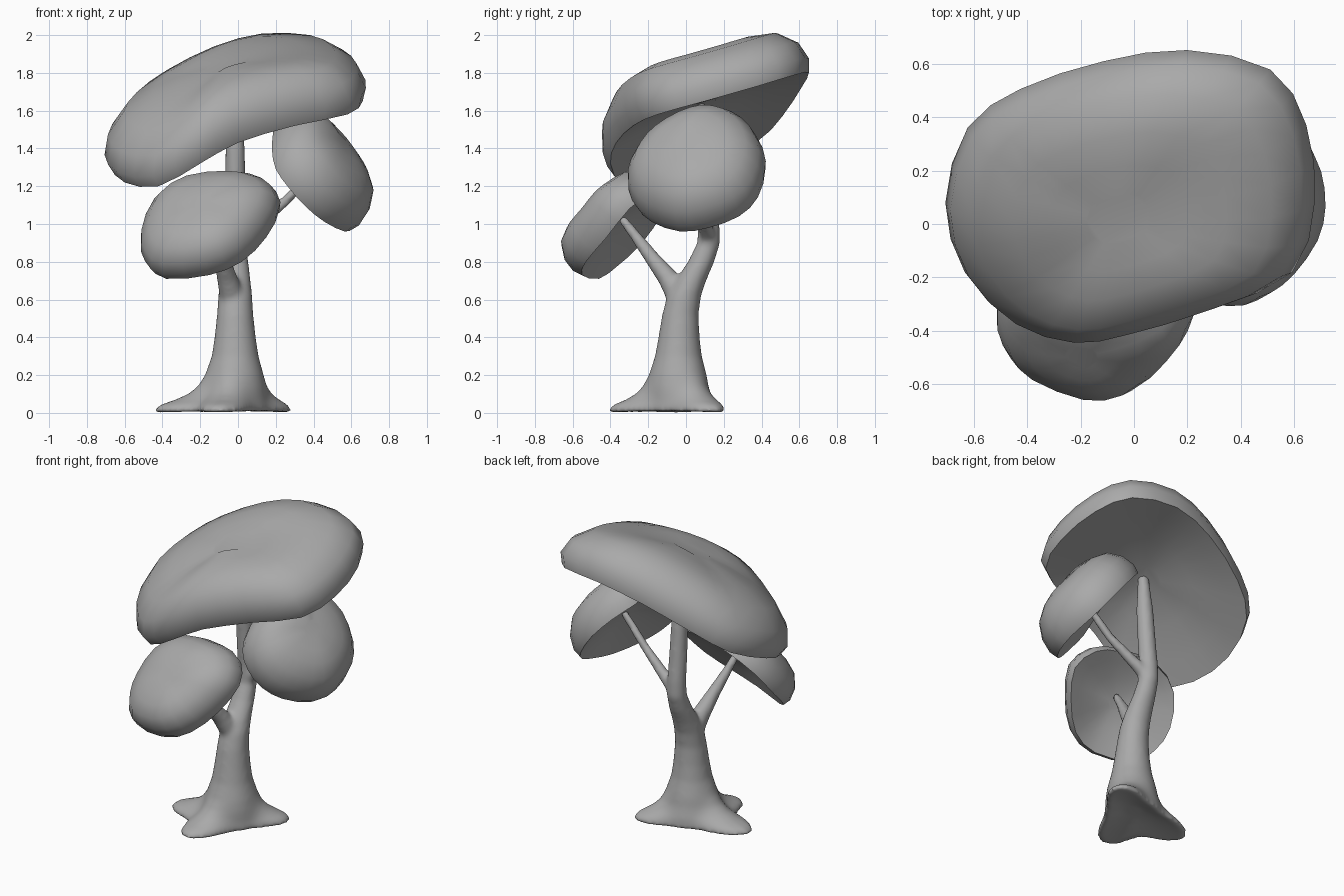
import bpy, bmesh, math
from mathutils import Vector

cube = bpy.data.objects.get("Cube")
if cube:
    bpy.data.objects.remove(cube, do_unlink=True)

GREY = (0.4, 0.4, 0.4, 1.0)
grey = bpy.data.materials.new("plain_grey")
grey.use_nodes = True
grey.diffuse_color = GREY
for node in grey.node_tree.nodes:
    if node.type == 'BSDF_PRINCIPLED':
        node.inputs["Base Color"].default_value = GREY


def loft(name, rings):
    """Skin a stack of rings, close both ends and shade it smooth."""
    bm = bmesh.new()
    loops = [[bm.verts.new(p) for p in ring] for ring in rings]
    for low, high in zip(loops, loops[1:]):
        for i in range(len(low)):
            bm.faces.new((low[i - 1], low[i], high[i], high[i - 1]))
    bm.faces.new(loops[0])
    bm.faces.new(loops[-1])
    bmesh.ops.recalc_face_normals(bm, faces=bm.faces)
    mesh = bpy.data.meshes.new(name)
    bm.to_mesh(mesh)
    bm.free()
    mesh.materials.append(grey)
    obj = bpy.data.objects.new(name, mesh)
    bpy.context.collection.objects.link(obj)
    bpy.ops.object.select_all(action='DESELECT')
    obj.select_set(True)
    bpy.context.view_layer.objects.active = obj
    bpy.ops.object.shade_smooth_by_angle(angle=math.radians(45))
    return obj


def angles(count):
    return [2 * math.pi * i / count for i in range(count)]


def rounded_loop(points):
    """Double a closed loop with points on a smooth curve through it."""
    loop = []
    for i, p in enumerate(points):
        before, after, beyond = points[i - 1], points[(i + 1) % len(points)], points[(i + 2) % len(points)]
        loop += [p, (p + after) * 0.5625 - (before + beyond) * 0.0625]
    return loop


# Foliage cap section: hollow underside, rim, then the dome (radius, height)
CAP = [(0.15, 0.32), (0.47, 0.25), (0.78, 0.11), (1, 0), (1.04, 0.2),
       (0.99, 0.5), (0.84, 0.78), (0.6, 0.93), (0.38, 0.99), (0.18, 1.01)]


def foliage(name, rise, rim):
    """Domed cap over a free rim, bulging along the rise direction."""
    rim = [Vector(p) for p in rim]
    middle = sum(rim, Vector()) / len(rim)
    rim, rise = rounded_loop(rim), Vector(rise)
    loft(name, [[middle + (p - middle) * r + rise * h for p in rim] for r, h in CAP])


foliage("top_foliage", (-0.05, -0.1, 0.325), [
    (-0.42, -0.33, 1.2), (-0.2, -0.4, 1.32), (0, -0.37, 1.43), (0.3, -0.28, 1.52),
    (0.58, -0.15, 1.58), (0.66, 0.1, 1.65), (0.63, 0.38, 1.73), (0.5, 0.58, 1.79),
    (0.2, 0.65, 1.8), (-0.1, 0.61, 1.72), (-0.4, 0.51, 1.57), (-0.59, 0.37, 1.43),
    (-0.67, 0.1, 1.31), (-0.6, -0.15, 1.22)])
foliage("front_foliage", (-0.05, -0.19, 0.155), [
    (-0.38, -0.46, 0.71), (-0.15, -0.55, 0.73), (0.02, -0.53, 0.8), (0.15, -0.42, 0.93),
    (0.22, -0.3, 1.08), (0.15, -0.18, 1.17), (0, -0.13, 1.2), (-0.25, -0.08, 1.17),
    (-0.42, -0.12, 1.06), (-0.49, -0.24, 0.89), (-0.47, -0.36, 0.78)])
foliage("side_foliage", (0.2, -0.06, 0.2), [
    (0.565, -0.03, 0.96), (0.46, -0.18, 1.01), (0.36, -0.26, 1.09), (0.27, -0.28, 1.19),
    (0.2, -0.24, 1.29), (0.18, -0.15, 1.39), (0.185, 0, 1.48), (0.19, 0.14, 1.52),
    (0.2, 0.27, 1.5), (0.29, 0.37, 1.42), (0.41, 0.42, 1.29), (0.52, 0.38, 1.14),
    (0.58, 0.28, 1.04), (0.6, 0.12, 0.98)])

# Trunk with three spreading roots
ROOT_TIPS = [(-0.445, -0.06), (-0.12, -0.41), (0.27, 0.175)]
# height, centre y, radius, root spread
TRUNK = [(0.04, -0.03, 0.06, 0), (0, -0.03, 0.17, 0.98), (0.02, -0.03, 0.17, 1),
         (0.045, -0.03, 0.168, 0.86), (0.07, -0.03, 0.166, 0.58), (0.1, -0.035, 0.163, 0.33),
         (0.14, -0.04, 0.158, 0.15), (0.2, -0.04, 0.149, 0.04), (0.3, -0.04, 0.124, 0),
         (0.4, -0.037, 0.109, 0), (0.52, -0.03, 0.096, 0), (0.62, -0.01, 0.09, 0),
         (0.7, 0.025, 0.082, 0), (0.8, 0.08, 0.07, 0), (0.9, 0.12, 0.061, 0),
         (1.0, 0.12, 0.058, 0), (1.15, 0.105, 0.056, 0), (1.4, 0.085, 0.052, 0),
         (1.64, 0.07, 0.034, 0)]


def root_reach(angle, radius):
    reach = 0
    for x, y in ROOT_TIPS:
        away = angle - math.atan2(y + 0.03, x + 0.015)
        length = math.hypot(x + 0.015, y + 0.03) - radius
        reach += length * math.exp(-8 * (1 - math.cos(away)))
    return reach


trunk_rings = []
for z, cy, r, spread in TRUNK:
    ring = []
    for a in angles(40):
        d = r + spread * root_reach(a, r)
        ring.append(Vector((-0.015 + d * math.cos(a), cy + d * math.sin(a), z)))
    trunk_rings.append(ring)
trunk = loft("trunk", trunk_rings)


def branch(name, path):
    """Tapered round branch along points of x, y, z, radius."""
    spots = [Vector(p[:3]) for p in path]
    rings = []
    for i, p in enumerate(path):
        along = spots[min(i + 1, len(path) - 1)] - spots[max(i - 1, 0)]
        turn = along.to_track_quat('Z', 'Y')
        rings.append([spots[i] + turn @ Vector((p[3] * math.cos(a), p[3] * math.sin(a), 0))
                      for a in angles(14)])
    return loft(name, rings)


limbs = [
    branch("front_branch", [(-0.02, -0.02, 0.52, 0.07), (-0.035, -0.045, 0.63, 0.066),
                            (-0.06, -0.1, 0.72, 0.054), (-0.085, -0.18, 0.82, 0.041),
                            (-0.12, -0.27, 0.94, 0.03), (-0.14, -0.34, 1.03, 0.024)]),
    branch("side_branch", [(-0.015, 0.115, 0.84, 0.045), (0.02, 0.115, 0.94, 0.044),
                           (0.1, 0.1, 1.0, 0.036), (0.25, 0.07, 1.12, 0.028),
                           (0.43, 0.05, 1.31, 0.024)])]

# Grow the branches into the trunk with soft forks
for limb in limbs:
    limb.select_set(True)
trunk.select_set(True)
bpy.context.view_layer.objects.active = trunk
bpy.ops.object.join()
blend = trunk.modifiers.new("blend", 'REMESH')
blend.mode = 'VOXEL'
blend.voxel_size = 0.014
blend.use_smooth_shade = True
soften = trunk.modifiers.new("soften", 'SMOOTH')
soften.factor = 0.5
soften.iterations = 8
